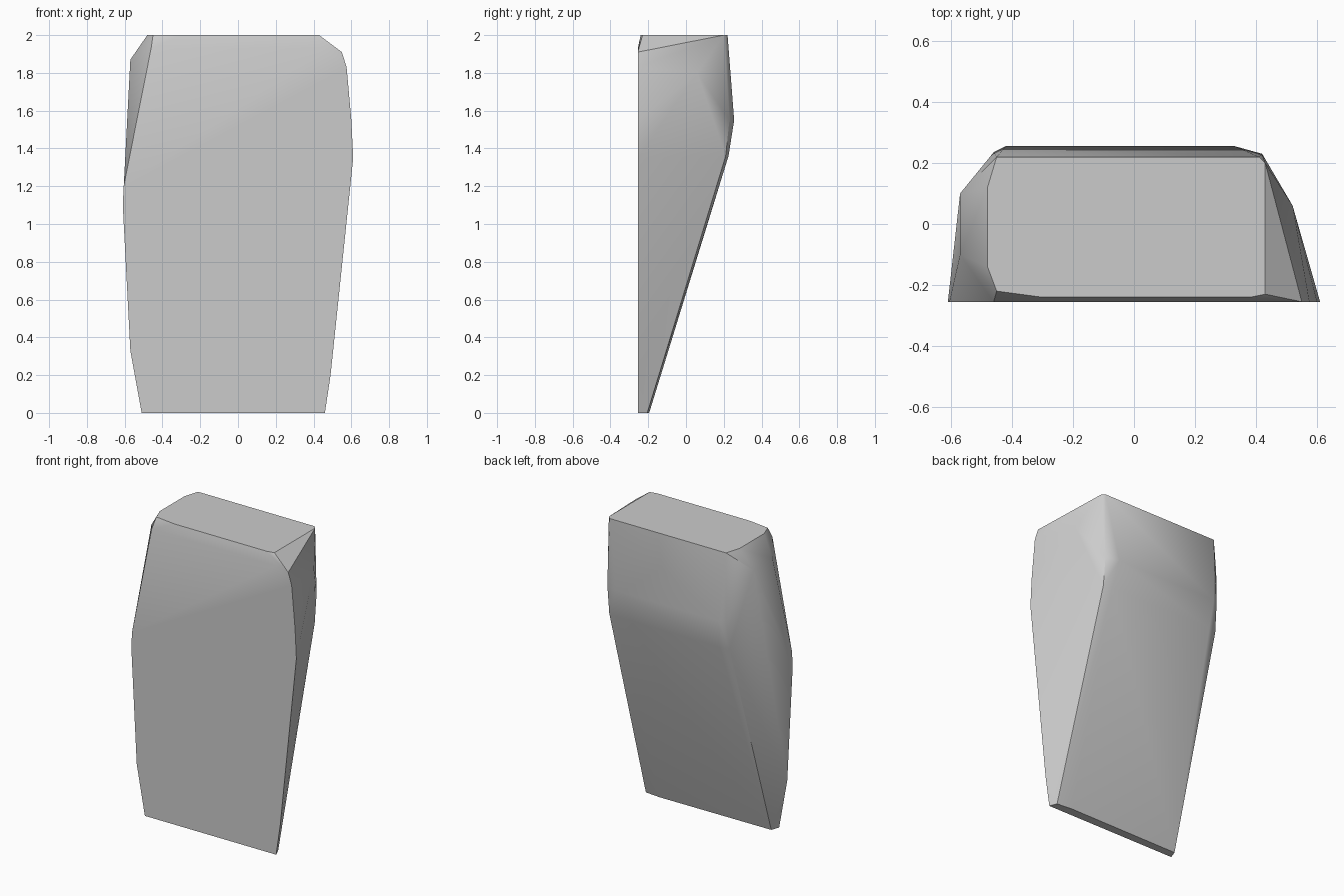
import bpy
import bmesh
import math

default_cube = bpy.data.objects.get("Cube")
if default_cube:
    bpy.data.objects.remove(default_cube, do_unlink=True)

FRONT_Y = -0.255
TOP_Z = 2.0


def make_material(name, color):
    material = bpy.data.materials.new(name)
    material.use_nodes = True
    material.diffuse_color = color
    shader = material.node_tree.nodes["Principled BSDF"]
    shader.inputs["Base Color"].default_value = color
    shader.inputs["Roughness"].default_value = 0.8
    return material


def make_hull(name, points, material):
    """Wrap the corner points in a convex skin and merge its flat facets."""
    mesh = bpy.data.meshes.new(name)
    bm = bmesh.new()
    for point in points:
        bm.verts.new(point)
    hull = bmesh.ops.convex_hull(bm, input=bm.verts[:])
    inside = {item for item in hull["geom_interior"] + hull["geom_unused"]
              if isinstance(item, bmesh.types.BMVert)}
    bmesh.ops.delete(bm, geom=list(inside), context="VERTS")
    bmesh.ops.dissolve_limit(bm, angle_limit=math.radians(1),
                             verts=bm.verts[:], edges=bm.edges[:])
    bmesh.ops.recalc_face_normals(bm, faces=bm.faces[:])
    bm.to_mesh(mesh)
    bm.free()
    mesh.materials.append(material)
    obj = bpy.data.objects.new(name, mesh)
    bpy.context.collection.objects.link(obj)
    return obj


# Flat front face outline (x, z)
front = [(-0.51, 0), (-0.57, 0.33), (-0.61, 1.1), (-0.605, 1.2),
         (-0.56, 1.42), (-0.46, 1.93), (0.46, 1.93), (0.55, 1.91),
         (0.575, 1.83), (0.6, 1.55), (0.61, 1.35), (0.49, 0.2), (0.46, 0)]

# Flat top face outline (x, y)
top = [(-0.45, 0.22), (-0.48, 0.12), (-0.48, -0.14), (-0.45, -0.22),
       (-0.3, -0.24), (0.38, -0.24), (0.43, -0.23), (0.43, 0.2), (0.41, 0.22)]

# Back: thin foot edge, slanted underside lip and the widest ridge
back = [(-0.49, -0.2, 0), (0.33, -0.195, 0), (0.44, -0.205, 0),
        (-0.47, 0.21, 1.36), (-0.41, 0.225, 1.36),
        (0.36, 0.225, 1.36), (0.42, 0.21, 1.36),
        (-0.46, 0.235, 1.55), (-0.42, 0.255, 1.55),
        (0.33, 0.255, 1.55), (0.42, 0.23, 1.55)]

# Shoulder corners of the two sides
shoulders = [(-0.57, 0.1, 1.87), (-0.57, -0.1, 1.87), (0.52, 0.06, 1.8)]

points = [(x, FRONT_Y, z) for x, z in front]
points += [(x, y, TOP_Z) for x, y in top]
points += back + shoulders

grey = make_material("stone grey", (0.6, 0.6, 0.6, 1))
rock = make_hull("rock_slab", points, grey)

# Soft facets with crisp main edges
bpy.ops.object.select_all(action="DESELECT")
rock.select_set(True)
bpy.context.view_layer.objects.active = rock
bpy.ops.object.shade_smooth_by_angle(angle=math.radians(35))
